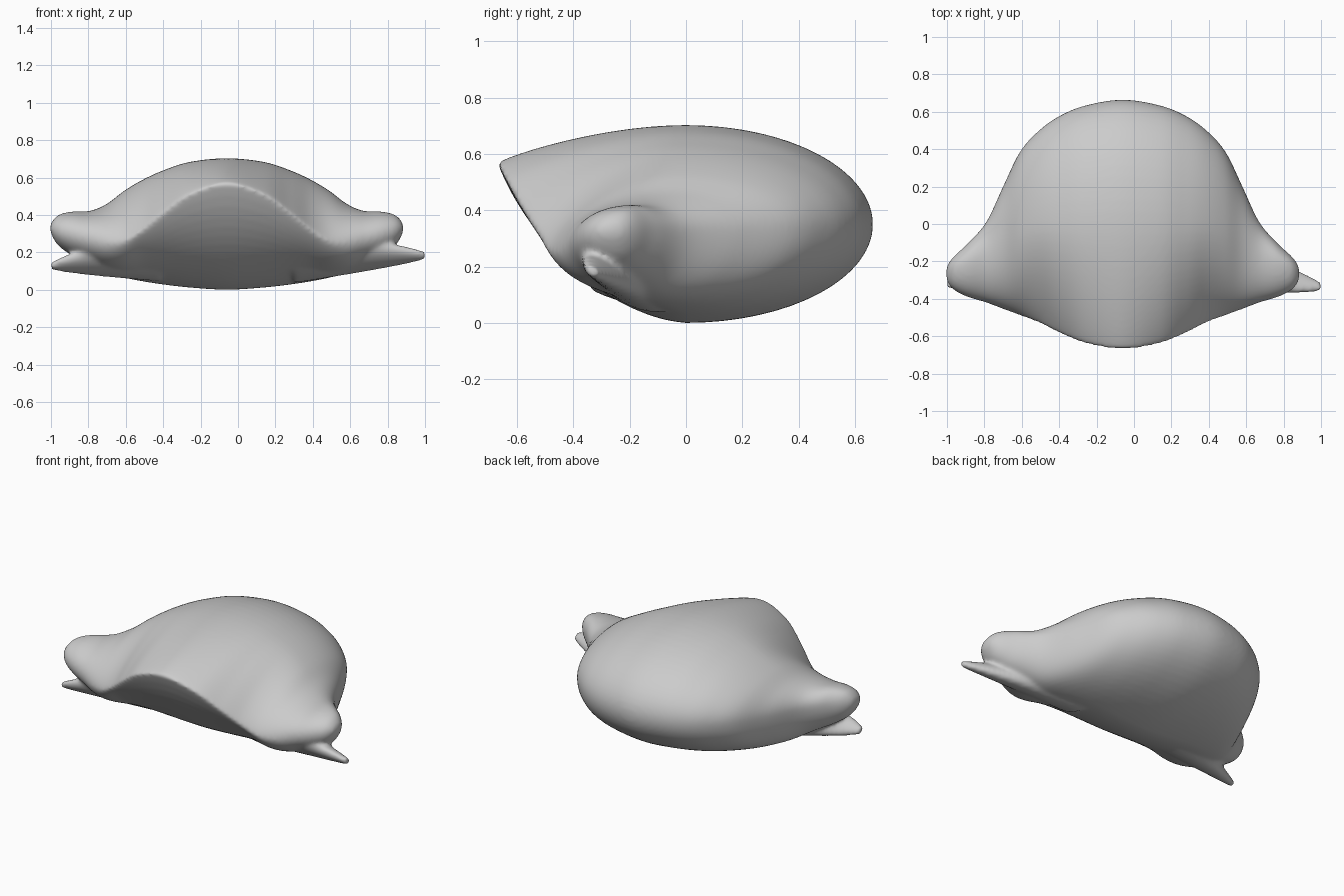
import bpy, bmesh, math
from mathutils import Vector

cube = bpy.data.objects.get("Cube")
if cube:
    bpy.data.objects.remove(cube, do_unlink=True)

MIDDLE = -0.06   # x of the symmetry plane
RING = 16        # points in each quarter of a section

grey = bpy.data.materials.new("plain_grey")
grey.use_nodes = True
grey.diffuse_color = (0.6, 0.6, 0.6, 1)
grey.node_tree.nodes["Principled BSDF"].inputs["Base Color"].default_value = (0.6, 0.6, 0.6, 1)

# Half-body stations: offset, ridge y, ridge z, top y, top z, back y, back z, bottom y, bottom z
STATIONS = [
    (0, -.67, .568, 0, .703, .665, .35, 0, 0),
    (.2, -.64, .51, 0, .683, .634, .35, 0, .012),
    (.34, -.585, .41, 0, .638, .577, .35, 0, .028),
    (.45, -.53, .32, 0, .588, .498, .35, -.02, .045),
    (.55, -.49, .255, -.03, .528, .385, .345, -.05, .065),
    (.64, -.455, .25, -.08, .46, .2, .33, -.1, .09),
    (.73, -.42, .275, -.16, .422, .01, .33, -.17, .135),
    (.83, -.39, .3, -.2, .418, -.105, .33, -.22, .185),
    (.9, -.355, .315, -.23, .4, -.17, .33, -.25, .235),
    (.935, -.315, .325, -.25, .365, -.215, .33, -.26, .29),
    (.945, -.28, .33, -.265, .335, -.25, .33, -.27, .325),
]


def spline(a, b, c, d, t):
    """Smooth blend between stations b and c."""
    out = []
    for p, q, r, s in zip(a, b, c, d):
        out.append(q + t * ((r - p) / 2 + t * (p - 2.5 * q + 2 * r - s / 2
                                             + t * (1.5 * (q - r) + (s - p) / 2))))
    return out


def bezier(p, q, r, s, t):
    u = 1 - t
    return p * u**3 + q * 3 * u * u * t + r * 3 * u * t * t + s * t**3


def quarter(start, end, rising, t):
    """Point on a quarter ellipse that leaves start along y (rising) or z."""
    s, c = math.sin(math.pi / 2 * t), math.cos(math.pi / 2 * t)
    fy, fz = (s, 1 - c) if rising else (1 - c, s)
    return Vector((start.x + (end.x - start.x) * fy, start.y + (end.y - start.y) * fz))


def section(values):
    """Closed y-z outline: brow, front face, belly, back and crown."""
    x, ry, rz, ty, tz, by, bz, ly, lz = values
    ridge, top, back, low = (Vector(p) for p in ((ry, rz), (ty, tz), (by, bz), (ly, lz)))
    brow_in = Vector((ty + (ry - ty) * .45, tz))
    brow_out = Vector((ty + (ry - ty) * .95, rz + (tz - rz) * .2))
    face_in = Vector((ry + (ly - ry) * .2, rz + (lz - rz) * .6))
    face_out = Vector((ry + (ly - ry) * .68, lz + (rz - lz) * .02))
    # The sharp brow softens into a round lobe toward the sides
    r = min(max((abs(x) - .42) / .3, 0), 1)
    r = r * r * (3 - 2 * r)
    steps = [i / RING for i in range(RING)]
    pts = [bezier(top, brow_in, brow_out, ridge, t).lerp(quarter(top, ridge, True, t), r)
           for t in steps]
    pts += [bezier(ridge, face_in, face_out, low, t).lerp(quarter(ridge, low, False, t), r)
            for t in steps]
    pts += [quarter(low, back, True, t) for t in steps]
    pts += [quarter(back, top, False, t) for t in steps]
    return [(x + MIDDLE, p.x, p.y) for p in pts]


def loft(bm, rings):
    """Skin a list of equal rings and cap both ends."""
    rows = [[bm.verts.new(p) for p in ring] for ring in rings]
    for a, b in zip(rows, rows[1:]):
        for i in range(len(a)):
            j = (i + 1) % len(a)
            bm.faces.new((a[i], a[j], b[j], b[i]))
    bm.faces.new(rows[0][::-1])
    bm.faces.new(rows[-1])


def fin(bm, root, tip):
    """Tapering paddle that grows out of the belly below a side lobe."""
    root, tip = Vector(root), Vector(tip)
    wide = Vector((0, .8, -.6))
    thick = Vector((0, .6, .8))
    rings = []
    for k in range(13):
        t = k / 12
        width = .18 * (1 - t) ** .8 + .025
        depth = .1 * (1 - t) + .018
        centre = root.lerp(tip, t)
        rings.append([centre + wide * width * math.cos(a) + thick * depth * math.sin(a)
                      for a in (math.tau * i / 24 for i in range(24))])
    loft(bm, rings)


# Body and side lobes
bm = bmesh.new()
mirrored = [(-s[0],) + s[1:] for s in STATIONS[:0:-1]]
stations = mirrored + STATIONS
stations = [stations[0]] + stations + [stations[-1]]
rings = []
for i in range(1, len(stations) - 2):
    for step in range(6):
        rings.append(section(spline(*stations[i - 1:i + 3], step / 6)))
rings.append(section(stations[-1]))
loft(bm, rings)

# Fins, the left one longer and higher
fin(bm, (.3, -.19, .19), (1, -.335, .183))
fin(bm, (-.42, -.19, .2), (-1, -.32, .128))
bmesh.ops.recalc_face_normals(bm, faces=bm.faces)

mesh = bpy.data.meshes.new("body")
bm.to_mesh(mesh)
bm.free()
mesh.materials.append(grey)
body = bpy.data.objects.new("body", mesh)
bpy.context.collection.objects.link(body)

# Fuse the parts into one soft skin
fuse = body.modifiers.new("fuse", "REMESH")
fuse.mode = "VOXEL"
fuse.voxel_size = .012
fuse.use_smooth_shade = True
soften = body.modifiers.new("soften", "SMOOTH")
soften.factor = .5
soften.iterations = 10
